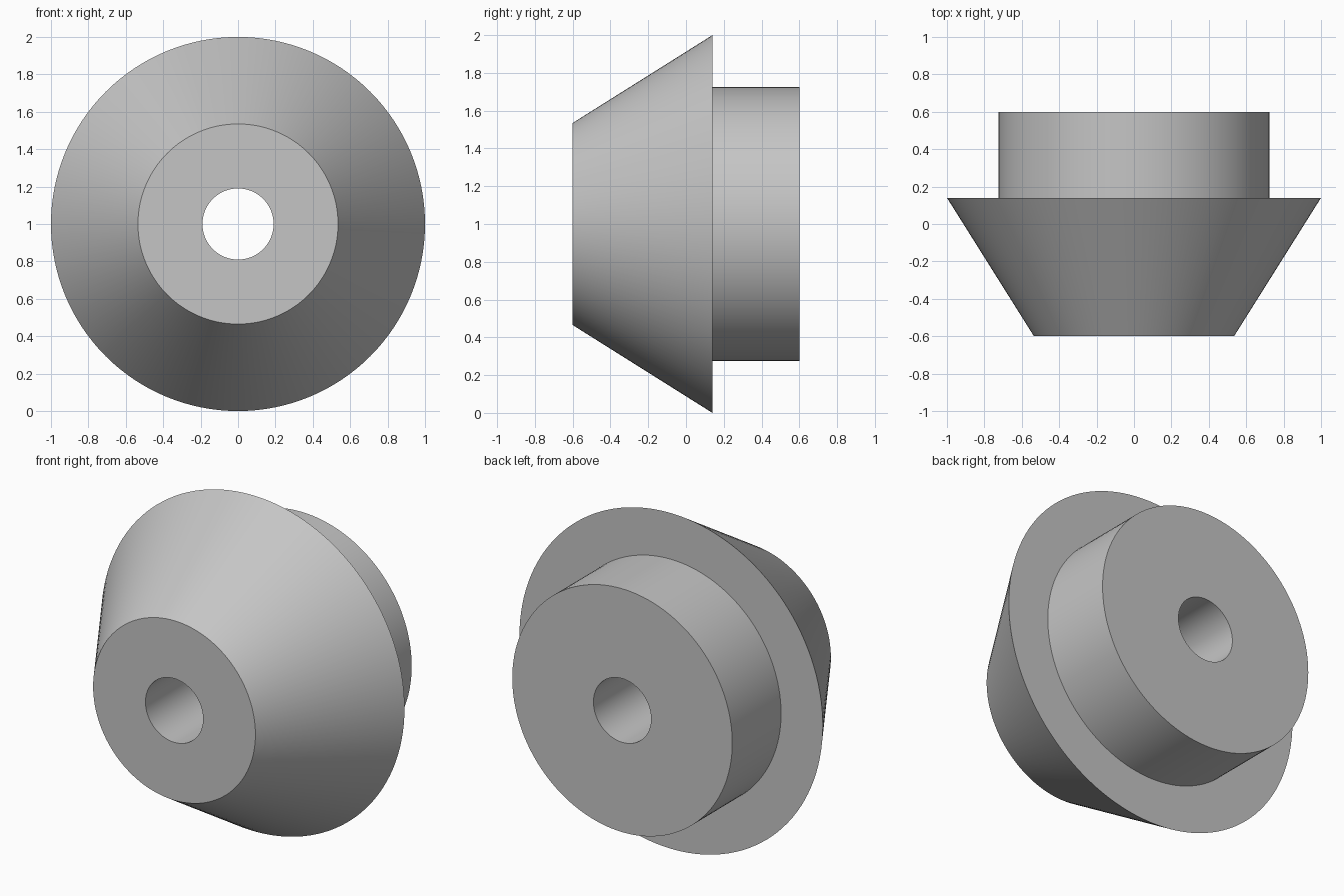
import bpy
import bmesh
from math import radians, tau
from mathutils import Matrix, Vector

SEGMENTS = 128

cube = bpy.data.objects.get("Cube")
if cube:
    bpy.data.objects.remove(cube, do_unlink=True)

# Plain grey finish
grey = bpy.data.materials.new("grey")
grey.use_nodes = True
colour = (0.56, 0.56, 0.56, 1)
grey.diffuse_color = colour
grey.node_tree.nodes["Principled BSDF"].inputs["Base Color"].default_value = colour

# Closed section as (radius, y): bore, front face, cone, shoulder, collar, back face
section = [(0.19, -0.6), (0.535, -0.6), (1.0, 0.14),
           (0.725, 0.14), (0.725, 0.6), (0.19, 0.6)]


def lathe(name, profile, centre):
    """Revolve a closed section around the y axis."""
    bm = bmesh.new()
    rings = []
    for i in range(SEGMENTS):
        turn = Matrix.Rotation(tau * i / SEGMENTS, 3, "Y")
        rings.append([bm.verts.new(turn @ Vector((0, y, r))) for r, y in profile])
    for i, ring in enumerate(rings):
        following = rings[(i + 1) % SEGMENTS]
        for j in range(len(profile)):
            k = (j + 1) % len(profile)
            bm.faces.new((ring[j], ring[k], following[k], following[j]))
    bmesh.ops.recalc_face_normals(bm, faces=bm.faces)
    mesh = bpy.data.meshes.new(name)
    bm.to_mesh(mesh)
    bm.free()
    mesh.materials.append(grey)
    obj = bpy.data.objects.new(name, mesh)
    obj.location = centre
    bpy.context.collection.objects.link(obj)
    return obj


# Tapered hub with rear collar and through bore
hub = lathe("tapered_hub", section, (0, 0, 1))
bpy.ops.object.select_all(action="DESELECT")
hub.select_set(True)
bpy.context.view_layer.objects.active = hub
bpy.ops.object.shade_smooth_by_angle(angle=radians(30))
